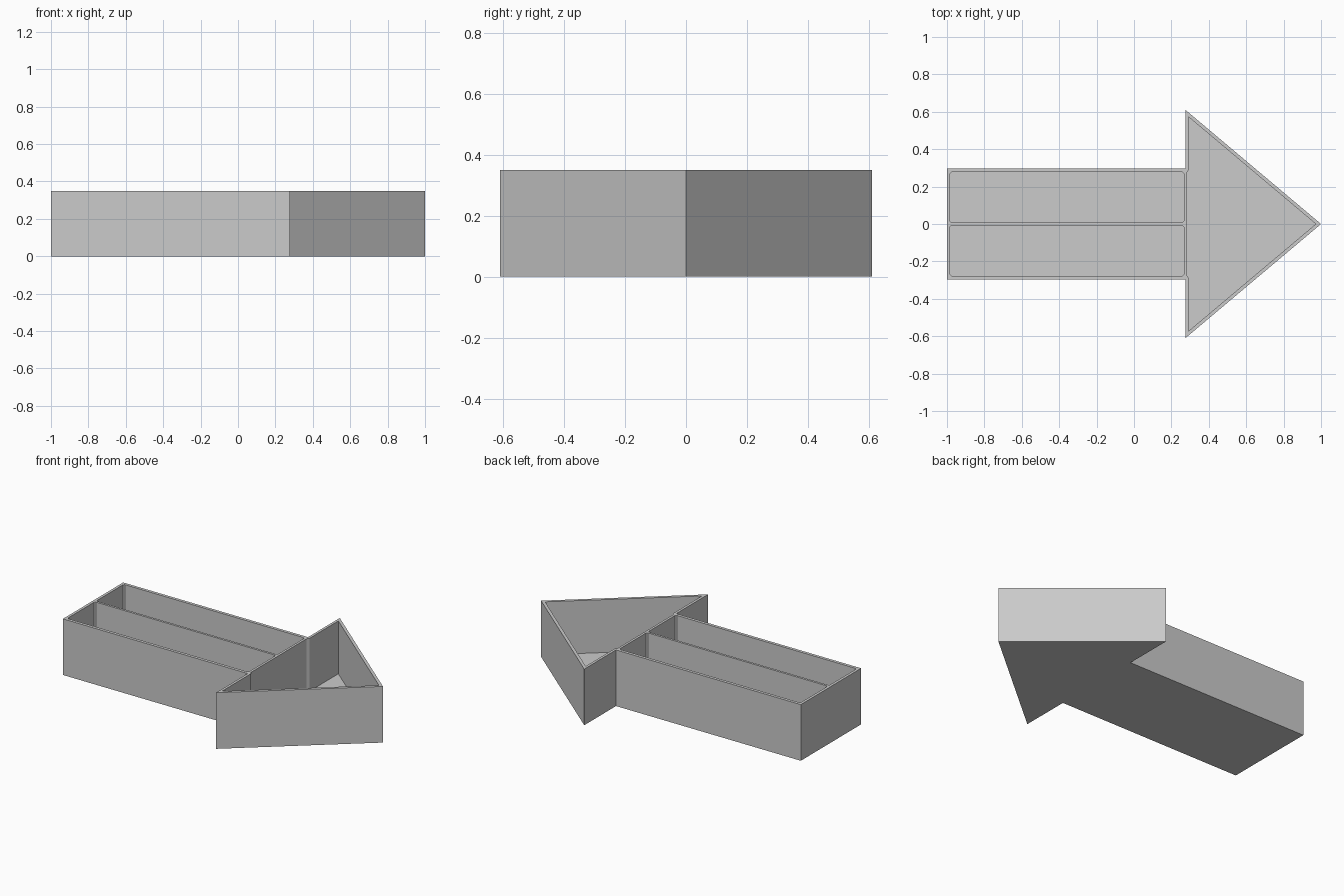
import bpy
import bmesh

cube = bpy.data.objects.get("Cube")
if cube:
    bpy.data.objects.remove(cube, do_unlink=True)

HEIGHT, FLOOR = 0.35, 0.02

grey = bpy.data.materials.new("plain grey")
grey.use_nodes = True
colour = (0.6, 0.6, 0.6, 1)
grey.diffuse_color = colour
grey.node_tree.nodes["Principled BSDF"].inputs["Base Color"].default_value = colour


def mirrored(half):
    """Close an outline by reflecting its upper half across y = 0."""
    return half + [(x, -y) for x, y in reversed(half) if y > 0]


def prism(name, outline, low, high):
    """Upright solid with the given plan outline."""
    bm = bmesh.new()
    base = bm.faces.new([bm.verts.new((x, y, low)) for x, y in outline])
    top = bmesh.ops.extrude_face_region(bm, geom=[base])["geom"]
    bmesh.ops.translate(bm, vec=(0, 0, high - low),
                        verts=[v for v in top if isinstance(v, bmesh.types.BMVert)])
    bmesh.ops.recalc_face_normals(bm, faces=bm.faces)
    mesh = bpy.data.meshes.new(name)
    bm.to_mesh(mesh)
    bm.free()
    mesh.materials.append(grey)
    obj = bpy.data.objects.new(name, mesh)
    bpy.context.collection.objects.link(obj)
    return obj


def chamfered_rectangle(x0, x1, y0, y1, c):
    return [(x0 + c, y0), (x1 - c, y0), (x1, y0 + c), (x1, y1 - c),
            (x1 - c, y1), (x0 + c, y1), (x0, y1 - c), (x0, y0 + c)]


# Outer arrow-shaped block
tray = prism("arrow_tray", mirrored([(1, 0), (0.275, 0.61), (0.275, 0.297), (-1, 0.297)]),
             0, HEIGHT)

# Two long shaft compartments and the triangular head compartment
pockets = [
    chamfered_rectangle(-0.983, 0.266, 0.007, 0.278, 0.008),
    chamfered_rectangle(-0.983, 0.266, -0.278, -0.007, 0.008),
    mirrored([(0.972, 0), (0.291, 0.573), (0.291, 0.288), (0.281, 0.273)]),
]
cutters = []
for outline in pockets:
    cutter = prism("pocket_cutter", outline, FLOOR, HEIGHT + 0.1)
    cutter.hide_render = True
    cut = tray.modifiers.new("pocket", "BOOLEAN")
    cut.operation = "DIFFERENCE"
    cut.solver = "EXACT"
    cut.object = cutter
    cutters.append(cutter)

# Bake the cuts and drop the cutters
depsgraph = bpy.context.evaluated_depsgraph_get()
hollow = bpy.data.meshes.new_from_object(tray.evaluated_get(depsgraph))
tray.modifiers.clear()
tray.data = hollow
for cutter in cutters:
    bpy.data.objects.remove(cutter, do_unlink=True)
